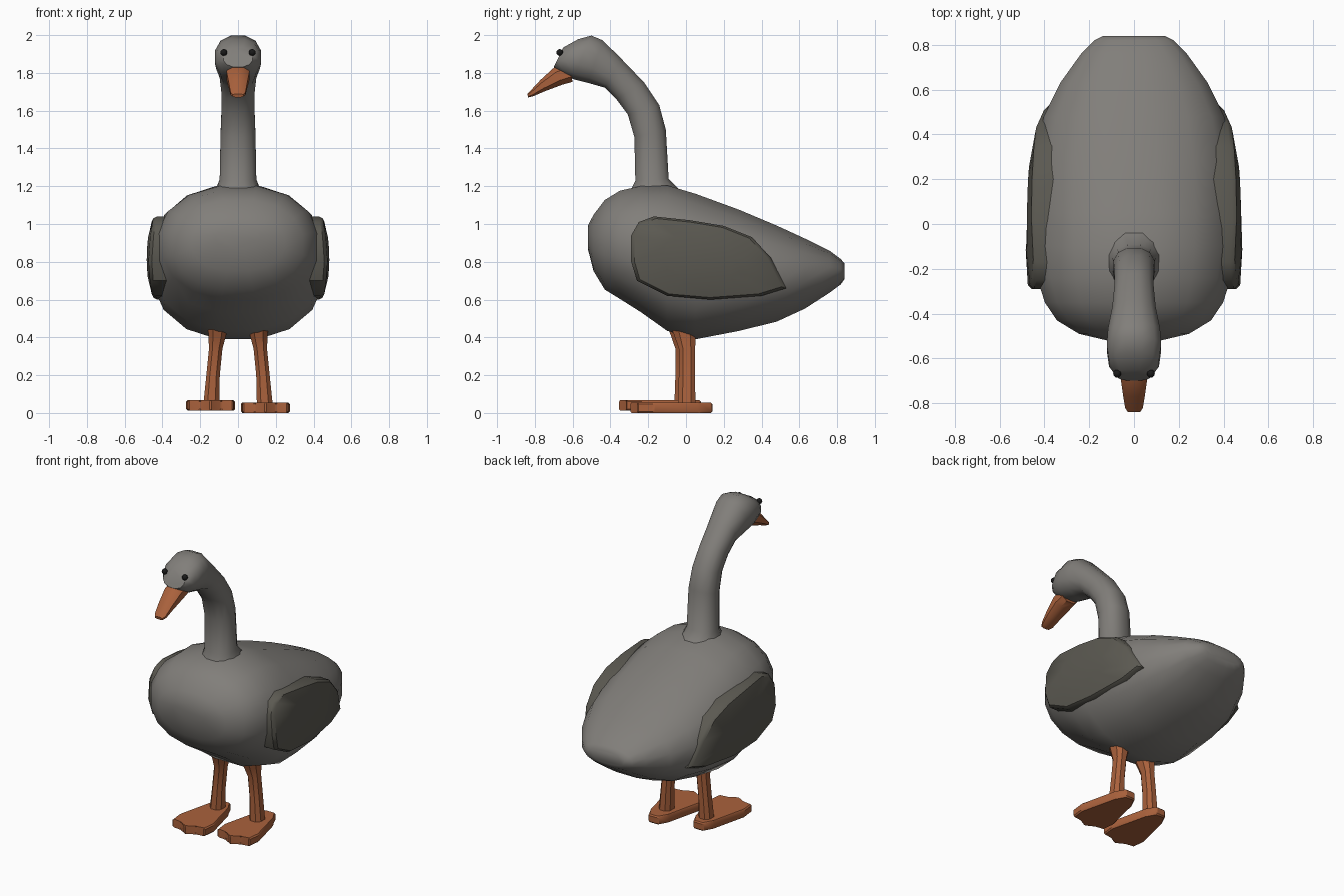
import bpy, bmesh, math

if "Cube" in bpy.data.objects:
    bpy.data.objects.remove(bpy.data.objects["Cube"])


def material(name, rgb):
    m = bpy.data.materials.new(name)
    m.diffuse_color = (*rgb, 1)
    m.use_nodes = True
    m.node_tree.nodes["Principled BSDF"].inputs["Base Color"].default_value = m.diffuse_color
    return m


GREY = material("plumage", (0.22, 0.21, 0.195))
DARK = material("wing_plumage", (0.105, 0.10, 0.083))
ORANGE = material("orange", (0.40, 0.12, 0.045))
BLACK = material("eye_black", (0.01, 0.01, 0.01))


def finish(name, bm, mat, angle=40):
    bmesh.ops.recalc_face_normals(bm, faces=bm.faces)
    me = bpy.data.meshes.new(name)
    bm.to_mesh(me)
    bm.free()
    me.materials.append(mat)
    ob = bpy.data.objects.new(name, me)
    bpy.context.collection.objects.link(ob)
    bpy.ops.object.select_all(action='DESELECT')
    ob.select_set(True)
    bpy.context.view_layer.objects.active = ob
    bpy.ops.object.shade_smooth_by_angle(angle=math.radians(angle))
    return ob


def bridge(bm, a, b):
    for i in range(len(a)):
        j = (i + 1) % len(a)
        bm.faces.new((a[i], a[j], b[j], b[i]))


def loft(name, rings, sides, mat, power=2.2, angle=40):
    """Each ring: upper (y, z), lower (y, z), half width, optional centre x."""
    bm = bmesh.new()
    loops = []
    for (y0, z0), (y1, z1), hw, *cx in rings:
        loop = []
        for i in range(sides):
            a = 2 * math.pi * (i + 0.5) / sides
            c, s = (math.copysign(abs(t) ** (2 / power), t) for t in (math.cos(a), math.sin(a)))
            s /= math.sin(math.pi / 2 * (1 - 1 / sides)) if sides % 4 == 0 else 1
            s = max(-1, min(1, s))
            loop.append(bm.verts.new(((cx[0] if cx else 0) + hw * c,
                                      (y0 + y1) / 2 + (y0 - y1) / 2 * s,
                                      (z0 + z1) / 2 + (z0 - z1) / 2 * s)))
        loops.append(loop)
    for a, b in zip(loops, loops[1:]):
        bridge(bm, a, b)
    bm.faces.new(loops[0])
    bm.faces.new(loops[-1])
    return finish(name, bm, mat, angle)


# Body: y, top z, bottom z, half width
body = [(-0.52, 0.99, 0.87, 0.12), (-0.49, 1.05, 0.75, 0.25), (-0.43, 1.13, 0.65, 0.35),
        (-0.35, 1.18, 0.60, 0.405), (-0.24, 1.205, 0.53, 0.44), (-0.10, 1.21, 0.43, 0.46),
        (0.05, 1.165, 0.385, 0.465), (0.28, 1.08, 0.43, 0.455), (0.48, 0.995, 0.48, 0.41),
        (0.63, 0.925, 0.55, 0.335), (0.76, 0.86, 0.635, 0.24), (0.82, 0.815, 0.68, 0.18),
        (0.84, 0.79, 0.71, 0.14)]
loft("body", [((y, t), (y, b), w) for y, t, b, w in body], 16, GREY, angle=50)

# Neck and head
loft("neck_and_head", [
    ((-0.02, 1.17), (-0.31, 1.15), 0.13), ((-0.09, 1.24), (-0.27, 1.23), 0.10),
    ((-0.105, 1.50), (-0.275, 1.46), 0.095), ((-0.14, 1.63), (-0.31, 1.58), 0.09),
    ((-0.22, 1.75), (-0.37, 1.66), 0.09), ((-0.34, 1.875), (-0.43, 1.72), 0.10),
    ((-0.44, 1.975), (-0.52, 1.745), 0.12), ((-0.50, 2.00), (-0.60, 1.765), 0.125),
    ((-0.57, 1.98), (-0.67, 1.80), 0.115), ((-0.65, 1.935), (-0.70, 1.83), 0.08)],
    12, GREY, 2.3, 50)

# Beak
loft("beak", [
    ((-0.62, 1.86), (-0.60, 1.75), 0.062), ((-0.70, 1.83), (-0.655, 1.735), 0.064),
    ((-0.77, 1.765), (-0.75, 1.70), 0.052), ((-0.825, 1.705), (-0.81, 1.675), 0.042),
    ((-0.84, 1.69), (-0.835, 1.67), 0.03)], 8, ORANGE, 2.4)

# Wing outline in y, z
WING = [(-0.29, 0.94), (-0.25, 1.01), (-0.17, 1.04), (0.02, 1.02), (0.20, 0.99), (0.35, 0.93),
        (0.45, 0.82), (0.53, 0.66), (0.40, 0.62), (0.13, 0.60), (-0.10, 0.62), (-0.26, 0.70),
        (-0.29, 0.80)]


def wing(name, side):
    bm = bmesh.new()

    def ring(scale, depth):
        out = []
        for y, z in WING:
            y, z = 0.06 + (y - 0.06) * scale, 0.82 + (z - 0.82) * scale
            x = 0.485 - 0.7 * (z - 0.82) ** 2 - (0.25 if y > 0 else 0.12) * y * y - depth
            out.append(bm.verts.new((side * x, y, z)))
        return out
    loops = [ring(1, 0.10), ring(1, 0.018), ring(0.95, 0.002), ring(0.5, 0)]
    for a, b in zip(loops, loops[1:]):
        bridge(bm, a, b)
    bm.faces.new(loops[0])
    bm.faces.new(loops[-1])
    finish(name, bm, DARK)


# Webbed foot outline (half), x, y from heel to front tip
FOOT = [(0.035, 0.14), (0.065, 0.07), (0.13, -0.17), (0.12, -0.26), (0.055, -0.25)]


def foot(name, cx, cy, z0, z1):
    bm = bmesh.new()
    pts = FOOT + [(0, -0.30)] + [(-x, y) for x, y in reversed(FOOT)]
    low, high = ([bm.verts.new((cx + x, cy + y, z)) for x, y in pts] for z in (z0, z1))
    bridge(bm, low, high)
    bm.faces.new(low)
    bm.faces.new(high)
    bmesh.ops.bevel(bm, geom=list(bm.edges), offset=0.008, segments=1, affect='EDGES')
    finish(name, bm, ORANGE, 30)


# Paired parts; the left foot steps slightly forward
for side, label, dy, dz in ((-1, "left", -0.06, 0.012), (1, "right", 0, 0)):
    wing(label + "_wing", side)
    foot(label + "_foot", side * 0.145, dy, dz, 0.055 + dz)
    ly = dy * 0.3
    loft(label + "_leg", [
        ((0.06 + ly, 0.50), (-0.10 + ly, 0.50), 0.06, side * 0.105),
        ((0.055 + ly, 0.41), (-0.065 + ly, 0.41), 0.05, side * 0.11),
        ((0.05 + ly, 0.34), (-0.04 + ly, 0.34), 0.038, side * 0.118),
        ((0.05 + ly, 0.20), (-0.04 + ly, 0.20), 0.038, side * 0.132),
        ((0.052 + ly, 0.04), (-0.046 + ly, 0.04), 0.045, side * 0.142)], 8, ORANGE, 2.4, 35)
    bm = bmesh.new()
    bmesh.ops.create_uvsphere(bm, u_segments=12, v_segments=8, radius=0.018)
    bmesh.ops.translate(bm, verts=bm.verts, vec=(side * 0.075, -0.668, 1.908))
    finish(label + "_eye", bm, BLACK)
